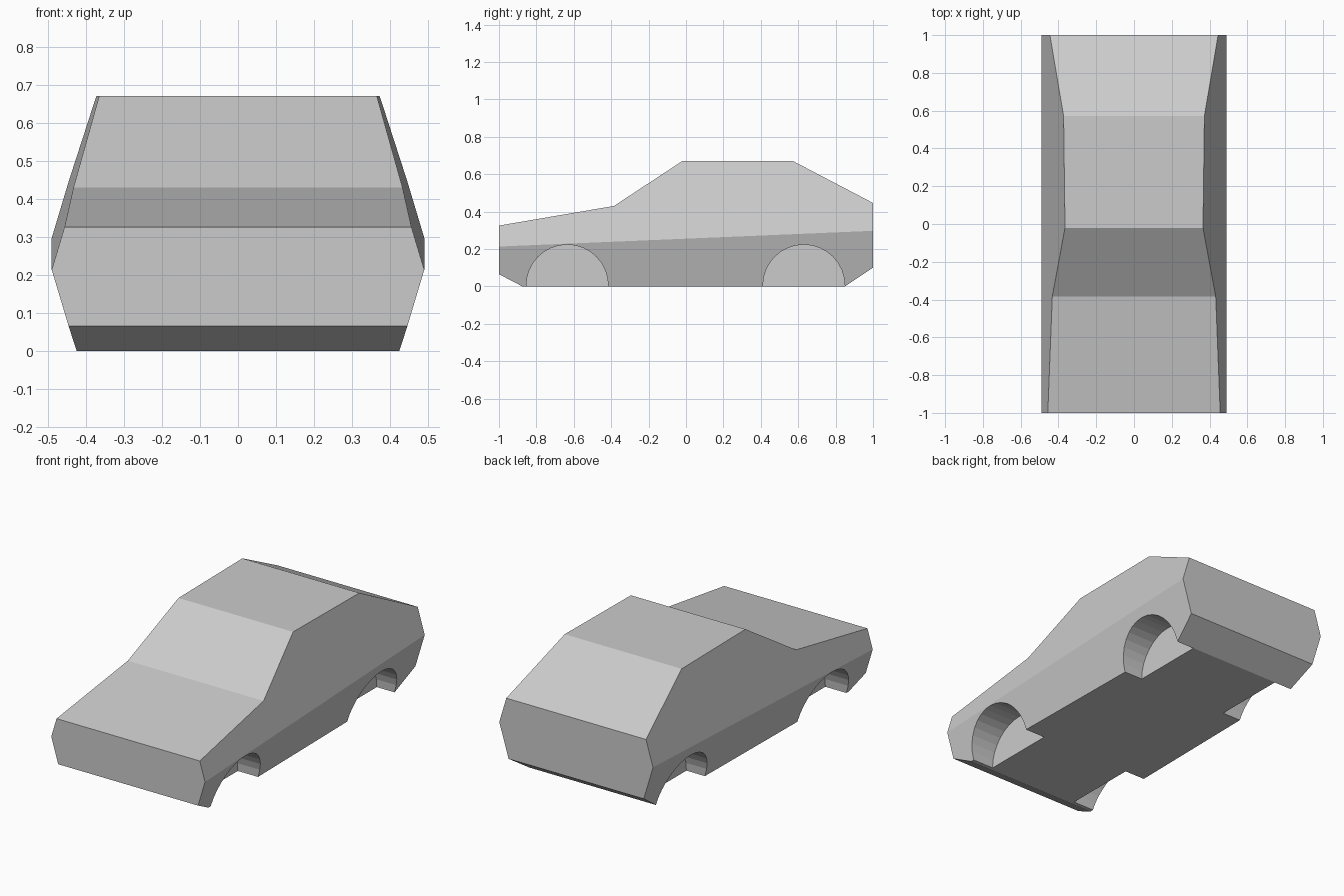
import bpy, bmesh, math
from mathutils import Matrix, Vector

if "Cube" in bpy.data.objects:
    bpy.data.objects.remove(bpy.data.objects["Cube"])

# Side profile (y, z), split at the belt line that slopes from nose to tail
BELT_FRONT, BELT_REAR = (-1.0, 0.213), (1.0, 0.297)
UPPER = [(-1.0, 0.325), (-0.385, 0.43), (-0.02, 0.67), (0.572, 0.67), (1.0, 0.446)]
LOWER = [(1.0, 0.10), (0.85, 0.0), (-0.875, 0.0), (-1.0, 0.065)]
WHEEL_Y, WELL_R, WELL_INNER = (-0.635, 0.63), 0.219, 0.29


def half_width(y, z):
    """Sides are widest at the belt and lean inward above and below it."""
    belt = 0.255 + 0.042 * y
    return 0.49 - 0.3 * abs(z - belt)


def make_object(name, bm):
    bmesh.ops.recalc_face_normals(bm, faces=bm.faces[:])
    mesh = bpy.data.meshes.new(name)
    bm.to_mesh(mesh)
    bm.free()
    obj = bpy.data.objects.new(name, mesh)
    bpy.context.collection.objects.link(obj)
    return obj


# Car body: two mirrored side outlines bridged across the width
bm = bmesh.new()
profile = [BELT_FRONT] + UPPER + [BELT_REAR] + LOWER
left, right = [[bm.verts.new((s * half_width(y, z), y, z)) for y, z in profile]
               for s in (-1, 1)]
n, r = len(profile), len(UPPER) + 1
for i in range(n):
    j = (i + 1) % n
    bm.faces.new((left[i], left[j], right[j], right[i]))
for side in (left, right):
    bm.faces.new(side[:r + 1])
    bm.faces.new(side[r:] + side[:1])
body = make_object("car_body", bm)

# Wheel wells: four short cylinders cut into the sides
bm = bmesh.new()
depth = 0.4
for s in (-1, 1):
    for y in WHEEL_Y:
        place = (Matrix.Translation(Vector((s * (WELL_INNER + depth / 2), y, 0.004)))
                 @ Matrix.Rotation(math.pi / 2, 4, 'Y'))
        bmesh.ops.create_cone(bm, cap_ends=True, segments=32, radius1=WELL_R,
                              radius2=WELL_R, depth=depth, matrix=place)
cutter = make_object("wheel_well_cutter", bm)
cutter.hide_render = True

cut = body.modifiers.new("wheel_wells", 'BOOLEAN')
cut.operation = 'DIFFERENCE'
cut.solver = 'EXACT'
cut.object = cutter
bpy.context.view_layer.objects.active = body
bpy.ops.object.modifier_apply(modifier=cut.name)
bpy.data.objects.remove(cutter)
